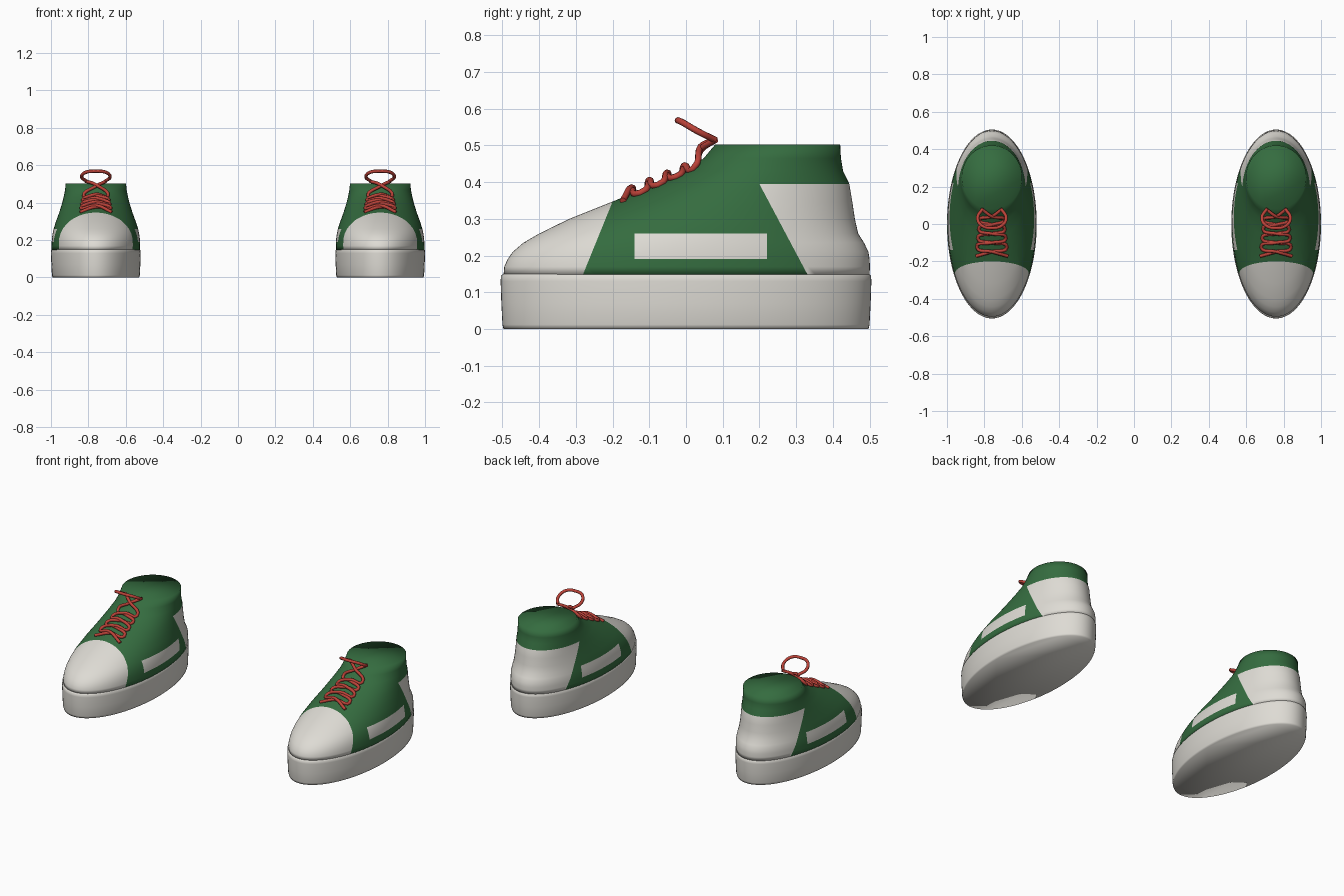
import bpy
import bmesh
import math
from mathutils import Vector
from mathutils.bvhtree import BVHTree

cube = bpy.data.objects.get("Cube")
if cube:
    bpy.data.objects.remove(cube, do_unlink=True)


def material(name, rgb):
    mat = bpy.data.materials.new(name)
    mat.use_nodes = True
    color = (*rgb, 1.0)
    mat.diffuse_color = color
    bsdf = mat.node_tree.nodes["Principled BSDF"]
    bsdf.inputs["Base Color"].default_value = color
    bsdf.inputs["Roughness"].default_value = 0.6
    return mat


GREEN = material("green canvas", (0.035, 0.15, 0.05))
WHITE = material("off white rubber", (0.73, 0.71, 0.66))
RED = material("red lace", (0.5, 0.055, 0.04))
SEGMENTS = 96
SPACING = 0.76


def loft(rings):
    """Stack of ellipses, each given as z, front y, back y, half width."""
    bm = bmesh.new()
    loops = []
    for z, front, back, width in rings:
        middle, length = (front + back) / 2, (back - front) / 2
        loop = []
        for i in range(SEGMENTS):
            a = math.tau * i / SEGMENTS
            loop.append(bm.verts.new((width * math.cos(a), middle + length * math.sin(a), z)))
        loops.append(loop)
    for low, high in zip(loops, loops[1:]):
        for i in range(SEGMENTS):
            j = (i + 1) % SEGMENTS
            bm.faces.new((low[i], low[j], high[j], high[i]))
    bm.faces.new(loops[0][::-1])
    bm.faces.new(loops[-1])
    return bm


def cut(bm, point, normal, low, high):
    """Split the faces between two heights along a plane."""
    faces = [f for f in bm.faces if low < f.calc_center_median().z < high]
    geom = set(faces)
    for f in faces:
        geom.update(f.edges)
        geom.update(f.verts)
    bmesh.ops.bisect_plane(bm, geom=list(geom), dist=0.00001, plane_co=point, plane_no=normal)


def finish(bm, name, mats):
    mesh = bpy.data.meshes.new(name)
    for f in bm.faces:
        f.smooth = True
    bm.normal_update()
    bm.to_mesh(mesh)
    for mat in mats:
        mesh.materials.append(mat)
    return mesh


# Sole
sole_rows = [(0, 0.497, 0.231), (0.012, 0.5, 0.235), (0.07, 0.503, 0.238),
             (0.13, 0.505, 0.24), (0.145, 0.504, 0.239), (0.15, 0.498, 0.235)]
sole_bm = loft([(z, -half, half, width) for z, half, width in sole_rows])
sole_mesh = finish(sole_bm, "sole", [WHITE])

# Upper, with the panel heights as rings
STRIPE_LOW, STRIPE_HIGH, HEEL_TOP = 0.19, 0.26, 0.395
upper_bm = loft([
    (0.148, -0.497, 0.5, 0.237), (0.17, -0.495, 0.501, 0.237),
    (STRIPE_LOW, -0.486, 0.5, 0.236), (0.21, -0.472, 0.497, 0.235),
    (0.235, -0.443, 0.485, 0.231), (STRIPE_HIGH, -0.4, 0.469, 0.226),
    (0.3, -0.318, 0.46, 0.213), (0.347, -0.2, 0.453, 0.196),
    (HEEL_TOP, -0.085, 0.445, 0.181), (0.43, 0, 0.428, 0.172),
    (0.465, 0.048, 0.422, 0.165), (0.503, 0.08, 0.42, 0.161)])
surface = BVHTree.FromBMesh(upper_bm)

TOE_SLOPE, HEEL_SLOPE = 0.406, -0.531
TOE_Y, HEEL_Y, BASE_Z = -0.28, 0.33, 0.15
STRIPE_FRONT, STRIPE_BACK = -0.14, 0.22
cut(upper_bm, (0, TOE_Y, BASE_Z), (0, 1, -TOE_SLOPE), 0, HEEL_TOP)
cut(upper_bm, (0, HEEL_Y, BASE_Z), (0, 1, -HEEL_SLOPE), 0, HEEL_TOP)
for y in (STRIPE_FRONT, STRIPE_BACK):
    cut(upper_bm, (0, y, 0), (0, 1, 0), STRIPE_LOW, STRIPE_HIGH)

# Toe cap, heel panel and side stripes are white faces
for f in upper_bm.faces:
    c = f.calc_center_median()
    rise = c.z - BASE_Z
    toe = c.y < TOE_Y + TOE_SLOPE * rise
    heel = c.z < HEEL_TOP and c.y > HEEL_Y + HEEL_SLOPE * rise
    stripe = STRIPE_LOW < c.z < STRIPE_HIGH and STRIPE_FRONT < c.y < STRIPE_BACK
    f.material_index = int(toe or heel or stripe)
upper_mesh = finish(upper_bm, "upper", [GREEN, WHITE])


def on_upper(x, y, lift):
    hit = surface.ray_cast(Vector((x, y, 1)), Vector((0, 0, -1)))[0]
    return (x, y, hit.z + lift)


def add_spline(curve, points, cyclic=False):
    spline = curve.splines.new("BEZIER")
    spline.bezier_points.add(len(points) - 1)
    for p, co in zip(spline.bezier_points, points):
        p.co = co
        p.handle_left_type = p.handle_right_type = "AUTO"
    spline.use_cyclic_u = cyclic
    spline.resolution_u = 5


# Laces: two mirrored strands that cross four times, then a bow loop
lace_curve = bpy.data.curves.new("laces", "CURVE")
lace_curve.dimensions = "3D"
lace_curve.bevel_depth = 0.009
lace_curve.bevel_resolution = 2
lace_curve.use_fill_caps = True
ROWS = 4
for side in (-1, 1):
    points = []
    for row in range(ROWS + 1):
        x = side * (-1) ** row * (0.085 - 0.005 * row)
        y = -0.172 + 0.048 * row
        points.append(on_upper(x, y, 0.004))
        if row < ROWS:
            points.append(on_upper(0, y + 0.024, 0.013 + 0.004 * side))
    points.append((0, 0.04, 0.492 + 0.004 * side))
    points.append((-side * 0.055, 0.08, 0.515))
    add_spline(lace_curve, points)

half_loop = [(0.05, 0.08, 0.515), (0.076, 0.035, 0.537), (0.055, -0.008, 0.562)]
mirrored = [(-x, y, z) for x, y, z in reversed(half_loop)]
add_spline(lace_curve, half_loop + [(0, -0.022, 0.568)] + mirrored)
lace_curve.materials.append(RED)

# Place both shoes
for label, x in (("right", -SPACING), ("left", SPACING)):
    for part, data in (("sole", sole_mesh), ("upper", upper_mesh), ("laces", lace_curve)):
        obj = bpy.data.objects.new(label + "_" + part, data)
        obj.location.x = x
        bpy.context.collection.objects.link(obj)
